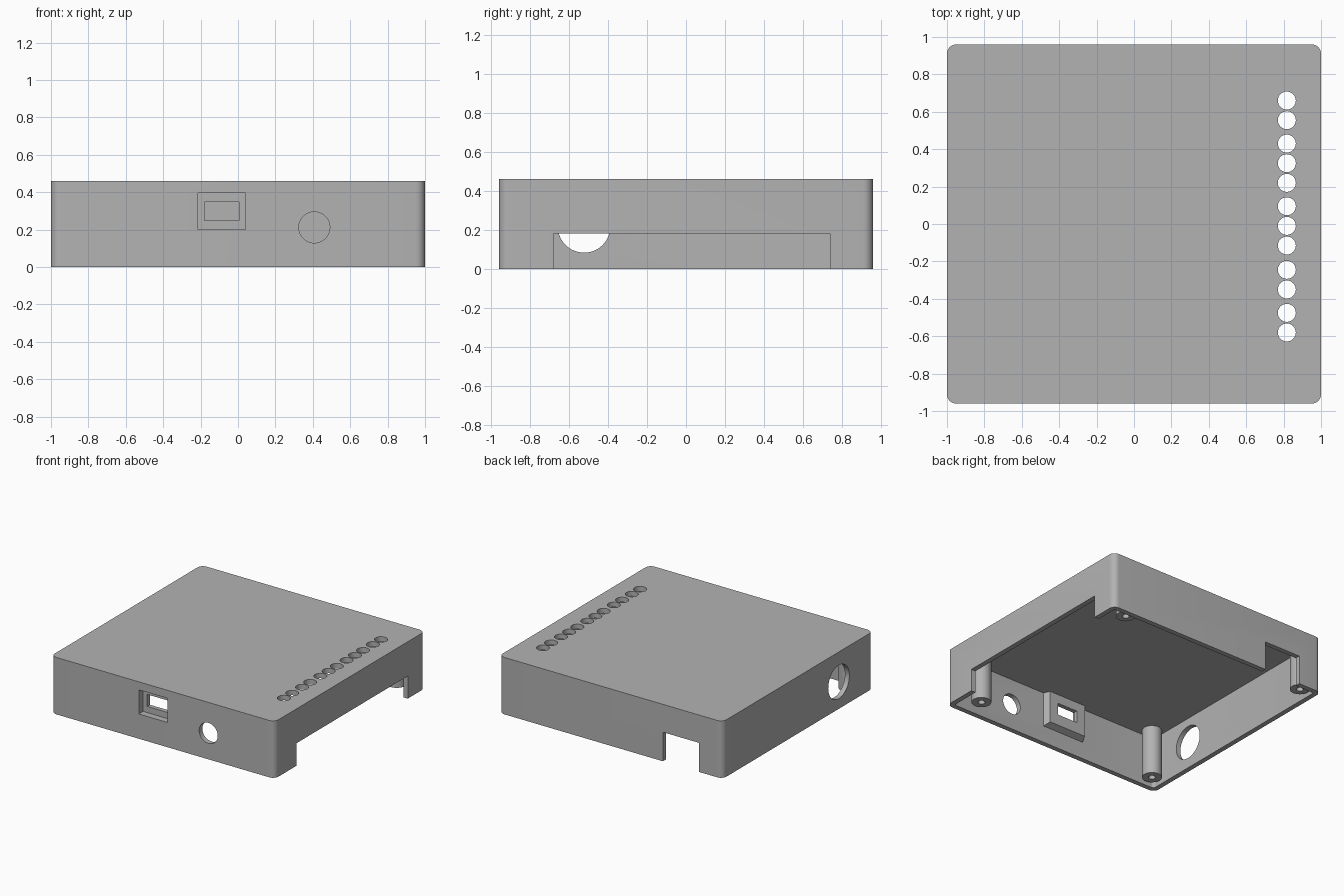
import bpy, bmesh, math
from mathutils import Vector, Matrix

old = bpy.data.objects.get("Cube")
if old:
    bpy.data.objects.remove(old, do_unlink=True)

W, D, H, T = 1.0, 0.96, 0.46, 0.04   # half width, half depth, height, wall

grey = bpy.data.materials.new("plain grey")
grey.use_nodes = True
grey.diffuse_color = (0.45, 0.45, 0.45, 1)
grey.node_tree.nodes["Principled BSDF"].inputs["Base Color"].default_value = (0.45, 0.45, 0.45, 1)


def make(name, bm):
    bmesh.ops.recalc_face_normals(bm, faces=bm.faces)
    mesh = bpy.data.meshes.new(name)
    bm.to_mesh(mesh)
    bm.free()
    mesh.materials.append(grey)
    ob = bpy.data.objects.new(name, mesh)
    bpy.context.collection.objects.link(ob)
    return ob


def box(name, x0, x1, y0, y1, z0, z1, radius=0):
    bm = bmesh.new()
    bmesh.ops.create_cube(bm, size=1)
    for v in bm.verts:
        v.co = Vector((x0 if v.co.x < 0 else x1,
                       y0 if v.co.y < 0 else y1,
                       z0 if v.co.z < 0 else z1))
    if radius:
        upright = [e for e in bm.edges
                   if abs(e.verts[0].co.z - e.verts[1].co.z) > 0.01]
        bmesh.ops.bevel(bm, geom=upright, offset=radius, segments=8,
                        profile=0.5, affect='EDGES')
    return make(name, bm)


def cylinder(name, centre, radius, depth, axis='Z'):
    bm = bmesh.new()
    turn = {'X': Matrix.Rotation(math.pi / 2, 4, 'Y'),
            'Y': Matrix.Rotation(math.pi / 2, 4, 'X'),
            'Z': Matrix.Identity(4)}[axis]
    bmesh.ops.create_cone(bm, cap_ends=True, segments=48, radius1=radius,
                          radius2=radius, depth=depth,
                          matrix=Matrix.Translation(centre) @ turn)
    return make(name, bm)


def combine(target, tool, operation='DIFFERENCE'):
    tool.hide_render = True
    mod = target.modifiers.new("cut", 'BOOLEAN')
    mod.operation = operation
    mod.solver = 'EXACT'
    mod.object = tool
    bpy.context.view_layer.objects.active = target
    bpy.ops.object.modifier_apply(modifier=mod.name)
    bpy.data.objects.remove(tool, do_unlink=True)


# Hollow shell, open underneath
shell = box("enclosure_shell", -W, W, -D, D, 0, H, 0.05)
combine(shell, box("cavity", -W + T, W - T, -D + T, D - T, -0.1, H - T, 0.02))

# Screw posts in the four corners, with blind holes
for x, y in ((0.81, -0.79), (-0.87, -0.83), (-0.87, 0.87), (0.81, 0.87)):
    combine(shell, cylinder("post", (x, y, 0.225), 0.073, 0.41), 'UNION')
    combine(shell, cylinder("post_hole", (x, y, 0.05), 0.026, 0.3))

# Tapered housing behind the front socket
socket = box("socket_housing", -0.255, 0.08, -D + 0.02, -D + 0.09, 0.16, 0.43)
for v in socket.data.vertices:
    if v.co.y < -D + 0.05:
        v.co.x += 0.03 if v.co.x > 0 else -0.03
        if v.co.z < 0.2:
            v.co.z -= 0.03
combine(shell, socket, 'UNION')
combine(shell, box("socket_recess", -0.215, 0.04, -1.1, -D + 0.055, 0.2, 0.395))
combine(shell, box("socket_opening", -0.178, 0.005, -1.1, -0.8, 0.25, 0.347))

# Round ports in the front and right-hand walls
combine(shell, cylinder("front_port", (0.408, -D, 0.212), 0.083, 0.2, 'Y'))
combine(shell, cylinder("side_port", (-W, -0.523, 0.218), 0.135, 0.2, 'X'))

# Open slots along the lower edges of the side and back
combine(shell, box("side_slot", W - T - 0.005, 1.1, -0.68, 0.74, -0.1, 0.182))
combine(shell, box("back_slot", -0.79, -0.465, D - T - 0.005, 1.1, -0.1, 0.235))

# Row of indicator holes in the top
for y in (0.66, 0.555, 0.43, 0.325, 0.22, 0.095,
          -0.01, -0.115, -0.245, -0.35, -0.475, -0.58):
    combine(shell, cylinder("indicator_hole", (0.817, y, H), 0.048, 0.2))

# Smooth the curved walls and keep the edges sharp
bpy.ops.object.select_all(action='DESELECT')
shell.select_set(True)
bpy.context.view_layer.objects.active = shell
bpy.ops.object.shade_smooth_by_angle(angle=math.radians(30))
